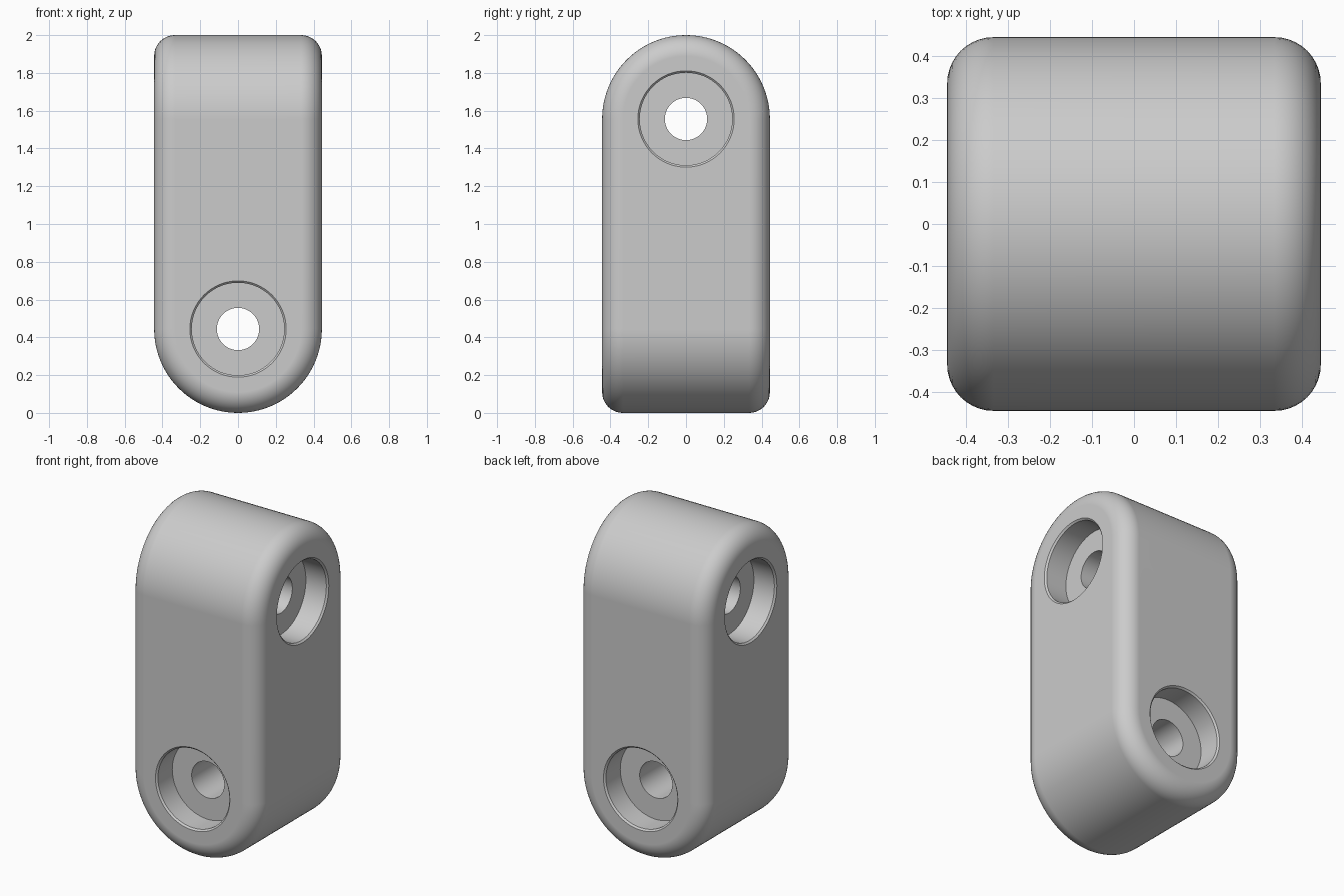
import bpy, bmesh, math
from mathutils import Matrix

if "Cube" in bpy.data.objects:
    bpy.data.objects.remove(bpy.data.objects["Cube"])

R = 0.444      # half width, also the radius of both rounded ends
H = 2.0
N = 48         # segments of each half-round end

grey = bpy.data.materials.new("light grey")
grey.diffuse_color = (0.6, 0.6, 0.6, 1)
grey.use_nodes = True
grey.node_tree.nodes["Principled BSDF"].inputs["Base Color"].default_value = grey.diffuse_color


def make_object(name, bm):
    bmesh.ops.recalc_face_normals(bm, faces=bm.faces)
    mesh = bpy.data.meshes.new(name)
    bm.to_mesh(mesh)
    bm.free()
    mesh.materials.append(grey)
    ob = bpy.data.objects.new(name, mesh)
    bpy.context.collection.objects.link(ob)
    return ob


def hole_cutter(name, z, rotation):
    """Through hole with a chamfered counterbore at both ends, axis along z before rotation."""
    half = [(0.305, R + 0.05), (0.245, R - 0.01), (0.245, R - 0.15), (0.112, R - 0.15)]
    profile = half + [(r, -h) for r, h in reversed(half)]
    bm = bmesh.new()
    seg = 64
    rings = [[bm.verts.new((r * math.cos(2 * math.pi * i / seg),
                            r * math.sin(2 * math.pi * i / seg), h)) for i in range(seg)]
             for r, h in profile]
    for a, b in zip(rings, rings[1:]):
        for i in range(seg):
            j = (i + 1) % seg
            bm.faces.new((a[i], a[j], b[j], b[i]))
    bm.faces.new(rings[0])
    bm.faces.new(rings[-1])
    bm.transform(Matrix.Translation((0, 0, z)) @ rotation)
    ob = make_object(name, bm)
    ob.hide_render = True
    return ob


# Body: bottom rounded about the y axis, top rounded about the x axis
bm = bmesh.new()
arc = [(-R * math.cos(math.pi * i / N), R * math.sin(math.pi * i / N)) for i in range(N + 1)]
front = [bm.verts.new((u, -R, R - v)) for u, v in arc]
back = [bm.verts.new((u, R, R - v)) for u, v in arc]
left = [bm.verts.new((-R, u, H - R + v)) for u, v in arc]
right = [bm.verts.new((R, u, H - R + v)) for u, v in arc]
for a, b in ((front, back), (left, right)):
    for i in range(N):
        bm.faces.new((a[i], a[i + 1], b[i + 1], b[i]))
bm.faces.new(front + [right[0], left[0]])
bm.faces.new(back + [right[N], left[N]])
bm.faces.new(left + [back[0], front[0]])
bm.faces.new(right + [back[N], front[N]])
bmesh.ops.recalc_face_normals(bm, faces=bm.faces)

# Rounded edges
sharp = [e for e in bm.edges if e.calc_face_angle(0) > 1]
bmesh.ops.bevel(bm, geom=sharp, offset=0.11, offset_type='OFFSET', segments=10,
                profile=0.5, affect='EDGES', clamp_overlap=False)
body = make_object("link_body", bm)

# Bolt holes: lower one front to back, upper one side to side
cutters = [hole_cutter("lower_hole_cutter", R, Matrix.Rotation(math.pi / 2, 4, 'X')),
           hole_cutter("upper_hole_cutter", H - R, Matrix.Rotation(math.pi / 2, 4, 'Y'))]
bpy.context.view_layer.objects.active = body
body.select_set(True)
for c in cutters:
    c.select_set(False)
    mod = body.modifiers.new(c.name, 'BOOLEAN')
    mod.operation = 'DIFFERENCE'
    mod.solver = 'EXACT'
    mod.object = c
    bpy.ops.object.modifier_apply(modifier=mod.name)
for c in cutters:
    bpy.data.objects.remove(c)

# Smooth shading with clean flat faces
bpy.ops.object.shade_smooth_by_angle(angle=math.radians(30))
wn = body.modifiers.new("weighted_normals", 'WEIGHTED_NORMAL')
wn.keep_sharp = True
